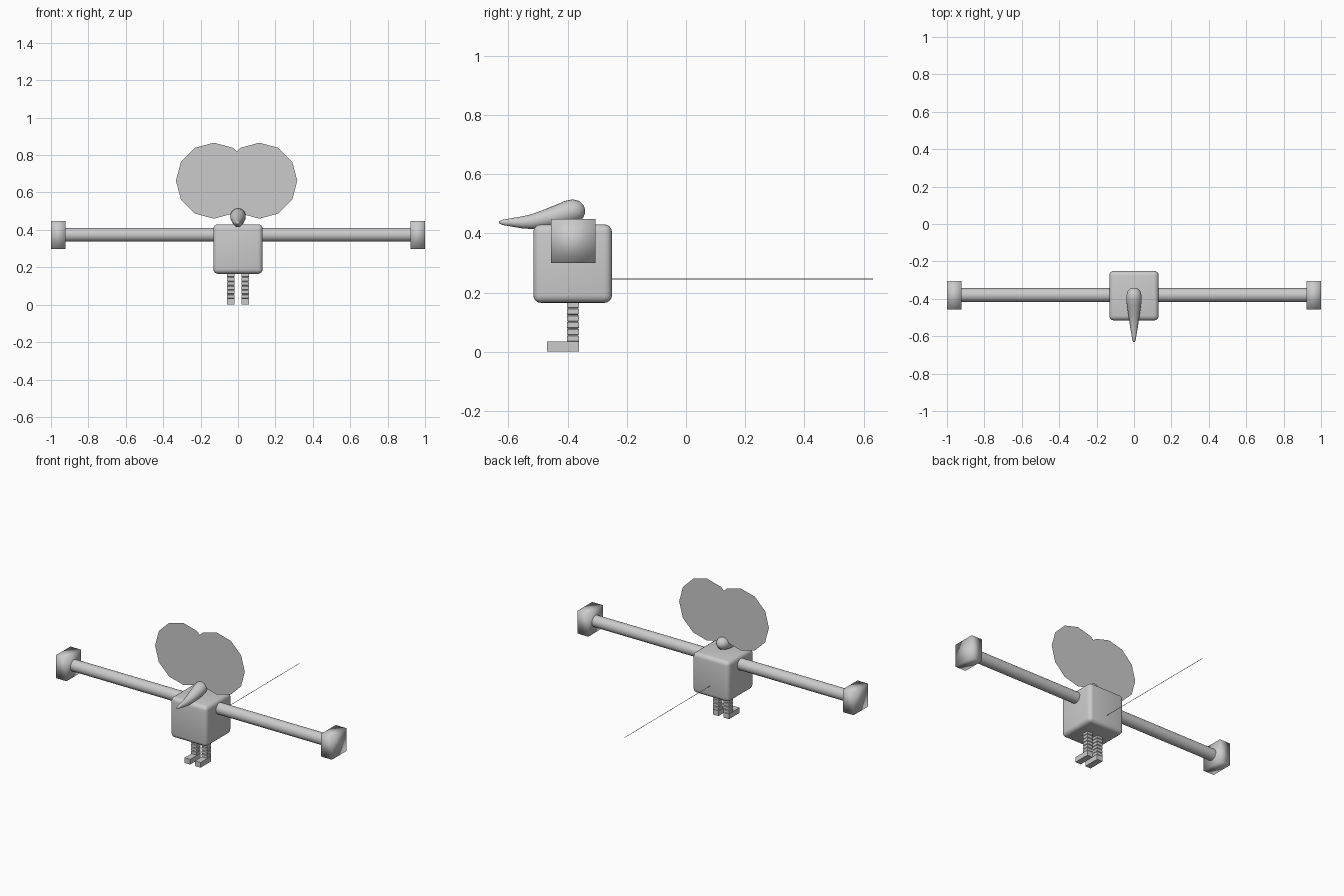
import bpy, bmesh, math
from mathutils import Matrix, Vector

if "Cube" in bpy.data.objects:
    bpy.data.objects.remove(bpy.data.objects["Cube"])

Y = -0.383  # depth of the body centre


def finish(name, bm, smooth=None):
    bmesh.ops.recalc_face_normals(bm, faces=bm.faces)
    mesh = bpy.data.meshes.new(name)
    bm.to_mesh(mesh)
    bm.free()
    ob = bpy.data.objects.new(name, mesh)
    bpy.context.collection.objects.link(ob)
    if smooth is not None:
        bpy.ops.object.select_all(action='DESELECT')
        ob.select_set(True)
        bpy.context.view_layer.objects.active = ob
        bpy.ops.object.shade_smooth_by_angle(angle=math.radians(smooth))
    return ob


def box(name, lo, hi, bevel=0, smooth=None):
    lo, hi = Vector(lo), Vector(hi)
    bm = bmesh.new()
    bmesh.ops.create_cube(bm, size=1)
    bmesh.ops.scale(bm, vec=hi - lo, verts=bm.verts)
    bmesh.ops.translate(bm, vec=(lo + hi) / 2, verts=bm.verts)
    if bevel:
        bmesh.ops.bevel(bm, geom=bm.edges[:], offset=bevel, segments=4,
                        profile=0.5, affect='EDGES')
    return finish(name, bm, smooth)


def rod(name, a, b, r, sides):
    a, b = Vector(a), Vector(b)
    rot = (b - a).to_track_quat('Z', 'Y').to_matrix().to_4x4()
    bm = bmesh.new()
    bmesh.ops.create_cone(bm, cap_ends=True, segments=sides, radius1=r, radius2=r,
                          depth=(b - a).length,
                          matrix=Matrix.Translation((a + b) / 2) @ rot)
    return finish(name, bm, 40)


def loft(name, rings, smooth=None):
    bm = bmesh.new()
    loops = [[bm.verts.new(p) for p in ring] for ring in rings]
    for A, B in zip(loops, loops[1:]):
        n = len(A)
        for i in range(n):
            bm.faces.new((A[i], A[(i + 1) % n], B[(i + 1) % n], B[i]))
    bm.faces.new(loops[0])
    bm.faces.new(loops[-1])
    return finish(name, bm, smooth)


# rounded cube body
box("body", (-0.132, -0.516, 0.165), (0.132, -0.25, 0.43), 0.026, 40)

# head tapering into a long snout: (y, z centre, radius)
profile = [(-0.341, 0.475, 0.006), (-0.346, 0.475, 0.020), (-0.360, 0.475, 0.034),
           (-0.383, 0.474, 0.041), (-0.41, 0.468, 0.041), (-0.44, 0.459, 0.037),
           (-0.48, 0.449, 0.031), (-0.52, 0.440, 0.025), (-0.55, 0.437, 0.021),
           (-0.59, 0.437, 0.014), (-0.62, 0.437, 0.009), (-0.632, 0.437, 0.003)]
angles = [math.tau * i / 20 for i in range(20)]
loft("head_and_snout", [[(r * math.cos(a), y, z + r * math.sin(a)) for a in angles]
                        for y, z, r in profile], 80)

# flat twelve-sided ears
for side, x, dy in (("left", -0.129, -0.001), ("right", 0.114, 0.001)):
    bm = bmesh.new()
    bmesh.ops.create_circle(bm, cap_ends=True, segments=12, radius=0.203,
                            matrix=Matrix.Translation((x, Y + dy, 0.663))
                            @ Matrix.Rotation(math.pi / 2, 4, 'X'))
    finish(side + "_ear", bm)

for side, s in (("left", -1), ("right", 1)):
    # long arm with a block hand
    rod(side + "_arm", (s * 0.10, -0.38, 0.374), (s * 0.93, -0.38, 0.374), 0.037, 32)
    x0, x1 = sorted((s * 0.922, s))
    box(side + "_hand", (x0, -0.457, 0.299), (x1, -0.306, 0.448), 0, 180)

    # ribbed square leg
    x, rings, count = s * 0.038, [], 6
    step = (0.17 - 0.033) / count
    for i in range(count):
        z = 0.033 + i * step
        for dz, h in ((0, 0.017), (0.003, 0.0205), (step - 0.003, 0.0205), (step, 0.017)):
            if dz == 0 and i:
                continue
            rings.append([(x + u * h, -0.382 + v * h, z + dz)
                          for u, v in ((-1, -1), (1, -1), (1, 1), (-1, 1))])
    loft(side + "_leg", rings)

    # foot pointing forward
    box(side + "_foot", (x - 0.0205, -0.47, 0), (x + 0.0205, -0.3615, 0.034))

# thin straight tail
rod("tail", (0, -0.26, 0.245), (0, 0.632, 0.245), 0.0015, 6)
